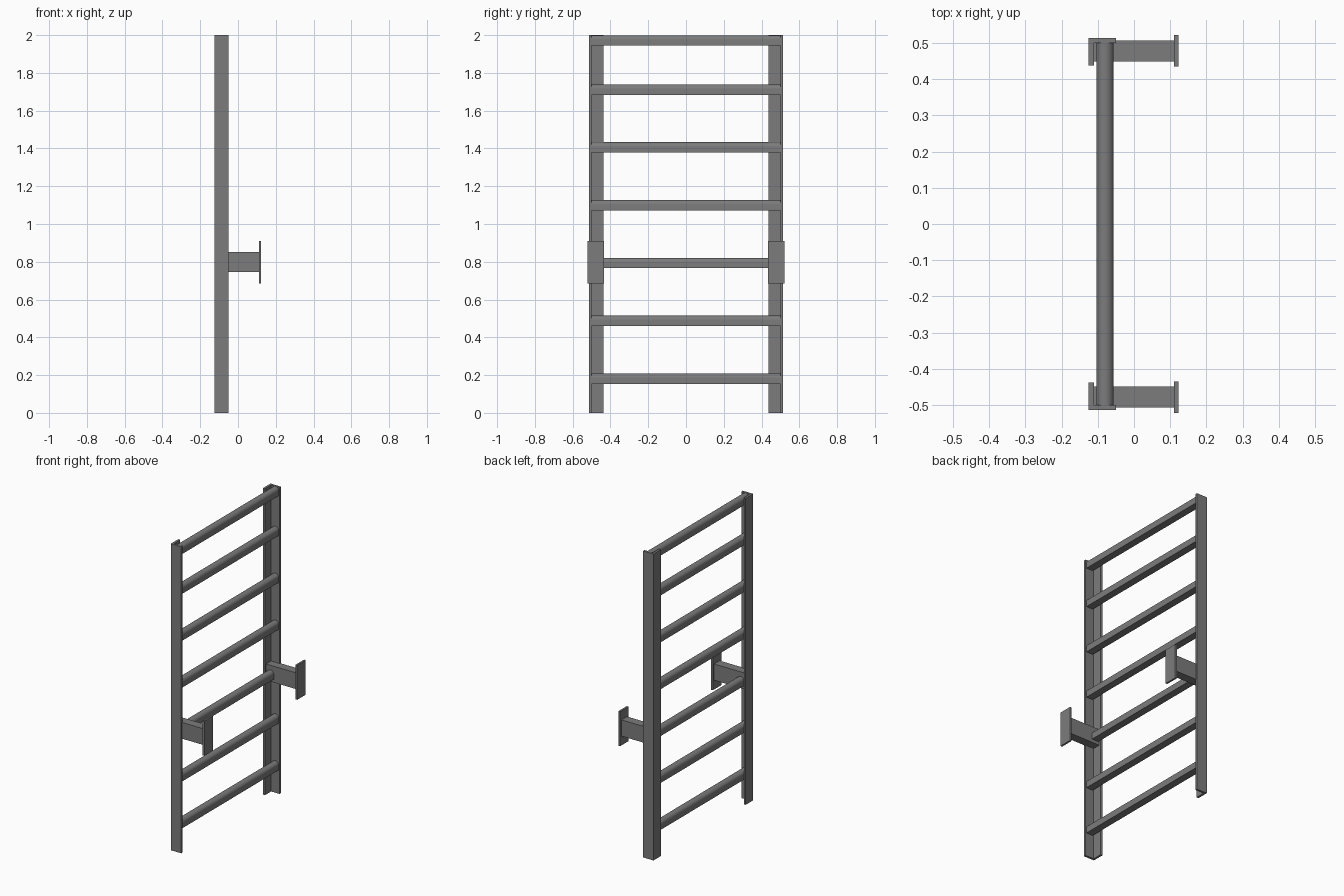
import bpy
import bmesh
from math import pi, sin, cos

cube = bpy.data.objects.get("Cube")
if cube:
    bpy.data.objects.remove(cube)

steel = bpy.data.materials.new("dark_grey_steel")
steel.use_nodes = True
COLOUR = (0.2, 0.2, 0.2, 1)
steel.diffuse_color = COLOUR
steel.node_tree.nodes["Principled BSDF"].inputs["Base Color"].default_value = COLOUR


def extrude_profile(name, points, depth):
    """Solid from a closed 2D outline, extruded along the vector depth."""
    bm = bmesh.new()
    face = bm.faces.new([bm.verts.new(p) for p in points])
    new = bmesh.ops.extrude_face_region(bm, geom=[face])["geom"]
    bmesh.ops.translate(bm, vec=depth, verts=[v for v in new if isinstance(v, bmesh.types.BMVert)])
    bmesh.ops.recalc_face_normals(bm, faces=bm.faces)
    mesh = bpy.data.meshes.new(name)
    bm.to_mesh(mesh)
    bm.free()
    mesh.materials.append(steel)
    obj = bpy.data.objects.new(name, mesh)
    bpy.context.collection.objects.link(obj)
    return obj


def box(name, x, y, z):
    outline = [(x[0], y[0], z[0]), (x[1], y[0], z[0]), (x[1], y[1], z[0]), (x[0], y[1], z[0])]
    return extrude_profile(name, outline, (0, 0, z[1] - z[0]))


for side, s in (("left", 1), ("right", -1)):
    # Angle-section upright: flange on the outer face, web at the end
    angle = [(-0.125, 0.437), (-0.111, 0.437), (-0.111, 0.5),
             (-0.05, 0.5), (-0.05, 0.514), (-0.125, 0.514)]
    extrude_profile("upright_" + side, [(x, s * y, 0) for x, y in angle], (0, 0, 2))

    # Wall bracket: stand-off arm and mounting plate
    box("bracket_arm_" + side, (-0.111, 0.112), (s * 0.449, s * 0.506), (0.745, 0.851))
    box("bracket_plate_" + side, (0.111, 0.123), (s * 0.435, s * 0.522), (0.685, 0.911))

# Rungs: round top, straight sides and flat underside
RADIUS, HEIGHT, RUNG_X = 0.024, 0.055, -0.08
for i, top in enumerate([0.209 + 0.306 * k for k in range(6)] + [1.999]):
    arc = [(RUNG_X + RADIUS * cos(a), top - RADIUS + RADIUS * sin(a))
           for a in (pi * k / 16 for k in range(17))]
    outline = arc + [(RUNG_X - RADIUS, top - HEIGHT), (RUNG_X + RADIUS, top - HEIGHT)]
    rung = extrude_profile(f"rung_{i + 1}", [(x, -0.502, z) for x, z in outline], (0, 1.004, 0))
    bpy.ops.object.select_all(action="DESELECT")
    rung.select_set(True)
    bpy.context.view_layer.objects.active = rung
    bpy.ops.object.shade_smooth_by_angle(angle=0.6)
